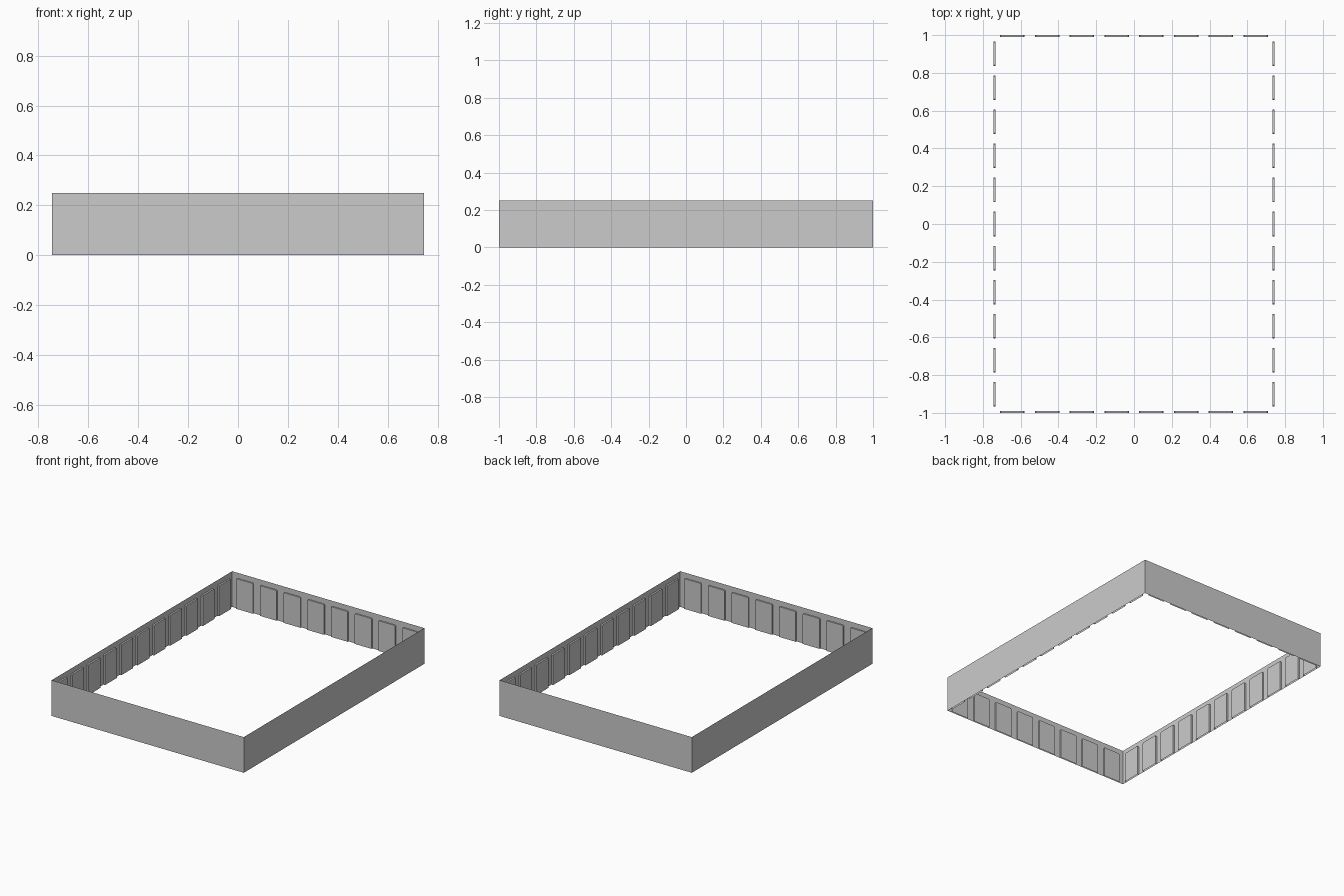
import bpy
import bmesh
from math import pi
from mathutils import Matrix, Vector

HEIGHT = 0.25
HALF_X, HALF_Y = 0.745, 1.0
PANEL_WIDTH, PANEL_TOP, CHAMFER = 0.13, 0.212, 0.005

cube = bpy.data.objects.get("Cube")
if cube:
    bpy.data.objects.remove(cube, do_unlink=True)

# Single plain grey
grey = bpy.data.materials.new("wall grey")
grey.use_nodes = True
color = (0.6, 0.6, 0.6, 1)
grey.diffuse_color = color
grey.node_tree.nodes["Principled BSDF"].inputs["Base Color"].default_value = color


def panel_outline(center):
    """Open-bottomed panel with clipped top corners, left foot to right foot."""
    l, r = center - PANEL_WIDTH / 2, center + PANEL_WIDTH / 2
    return [(l, 0), (l, PANEL_TOP - CHAMFER), (l + CHAMFER, PANEL_TOP),
            (r - CHAMFER, PANEL_TOP), (r, PANEL_TOP - CHAMFER), (r, 0)]


def make_wall(name, half, distance, count, pitch, depth, turn):
    """Thin sheet facing outward, with a row of recessed panels."""
    bm = bmesh.new()

    def vert(p, inset=0):
        return bm.verts.new(Vector((p[0], -distance + inset, p[1])))

    sheet = [vert((-half, 0))]
    for i in range(count):
        outline = panel_outline((i - (count - 1) / 2) * pitch)
        rim = [vert(p) for p in outline]
        back = [vert(p, depth) for p in outline]
        sheet += rim
        # Reveals around the recess, then the panel itself
        for k in range(len(rim) - 1):
            bm.faces.new((rim[k], back[k], back[k + 1], rim[k + 1]))
        bm.faces.new(back[::-1])
    sheet += [vert((half, 0)), vert((half, HEIGHT)), vert((-half, HEIGHT))]
    bm.faces.new(sheet)
    bmesh.ops.triangulate(bm, faces=[f for f in bm.faces if len(f.verts) > 6])
    bm.transform(Matrix.Rotation(turn, 4, "Z"))

    mesh = bpy.data.meshes.new(name)
    bm.to_mesh(mesh)
    bm.free()
    mesh.materials.append(grey)
    obj = bpy.data.objects.new(name, mesh)
    bpy.context.collection.objects.link(obj)


# Short end walls
for name, turn in (("front_wall", 0), ("back_wall", pi)):
    make_wall(name, HALF_X, HALF_Y, 8, 0.184, 0.009, turn)

# Long side walls
for name, turn in (("left_wall", pi / 2), ("right_wall", -pi / 2)):
    make_wall(name, HALF_Y, HALF_X, 11, 0.1804, 0.012, turn)
